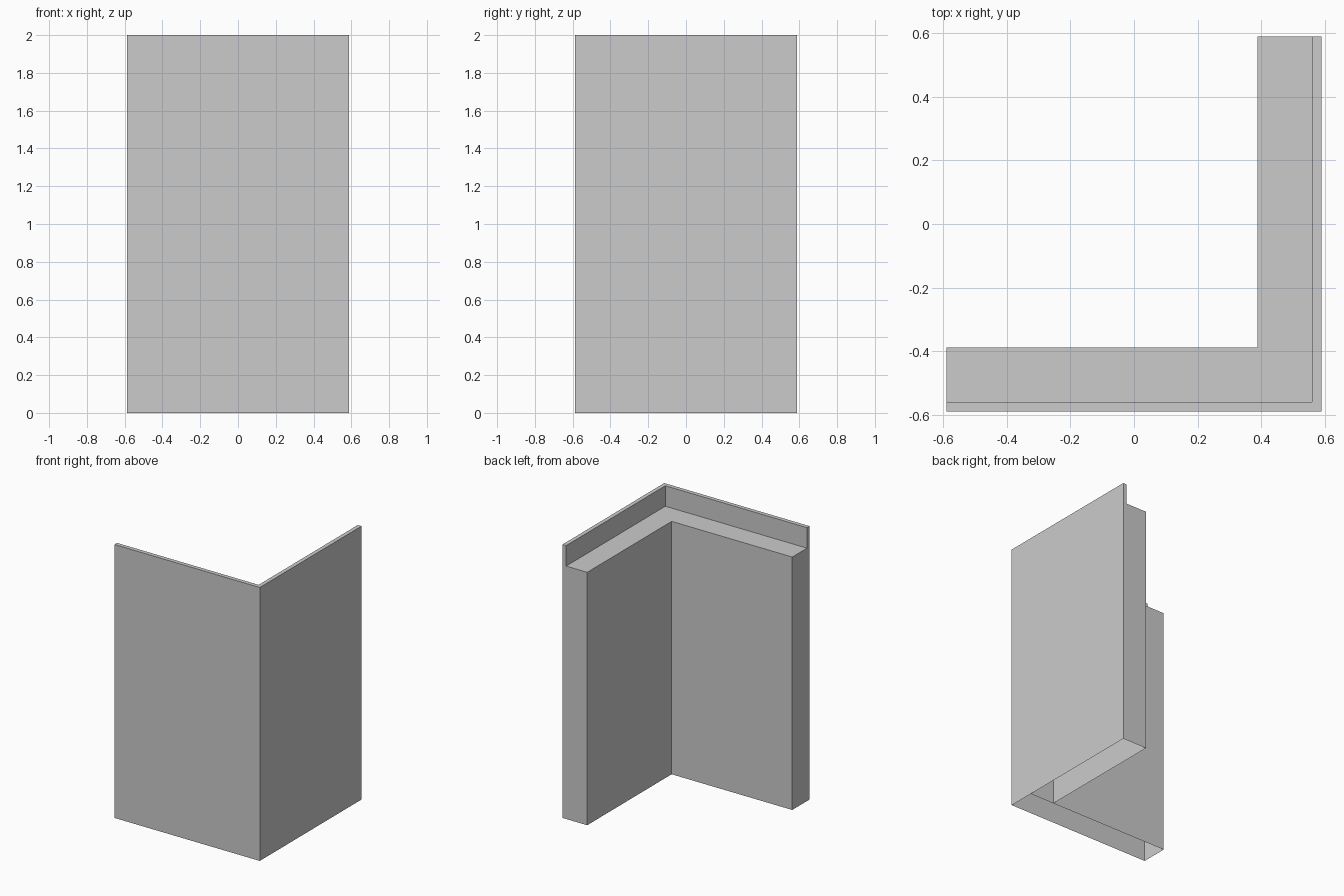
import bpy, bmesh

if "Cube" in bpy.data.objects:
    bpy.data.objects.remove(bpy.data.objects["Cube"])

H = 0.588        # half width of the corner wall
THICK = 0.2      # wall thickness
LIP = 0.03       # thickness of the raised outer lip
TOP, LEDGE = 2.0, 1.85


def make_object(name, bm):
    mesh = bpy.data.meshes.new(name)
    bm.to_mesh(mesh)
    bm.free()
    obj = bpy.data.objects.new(name, mesh)
    bpy.context.collection.objects.link(obj)
    return obj


# Corner wall: stepped section (depth from outer face, height), mitred round the
# corner, closed at both ends and hollow underneath
section = [(0, 0), (0, TOP), (LIP, TOP), (LIP, LEDGE), (THICK, LEDGE), (THICK, 0)]
bm = bmesh.new()
stations = []
for point in (lambda d: (-H, -H + d),
              lambda d: (H - d, -H + d),
              lambda d: (H - d, H)):
    stations.append([bm.verts.new((*point(d), z)) for d, z in section])
for a, b in zip(stations, stations[1:]):
    for i in range(len(section) - 1):
        bm.faces.new((a[i], b[i], b[i + 1], a[i + 1]))
bm.faces.new(stations[0])
bm.faces.new(stations[-1])
bmesh.ops.recalc_face_normals(bm, faces=bm.faces)
make_object("corner_wall", bm)

# Inner partition where the two hollow wings meet
bm = bmesh.new()
y = -H + THICK
bm.faces.new([bm.verts.new((x, y, z)) for x, z in
              ((H, 0), (H - THICK, 0), (H - THICK, LEDGE), (H, LEDGE))])
make_object("inner_partition", bm)
